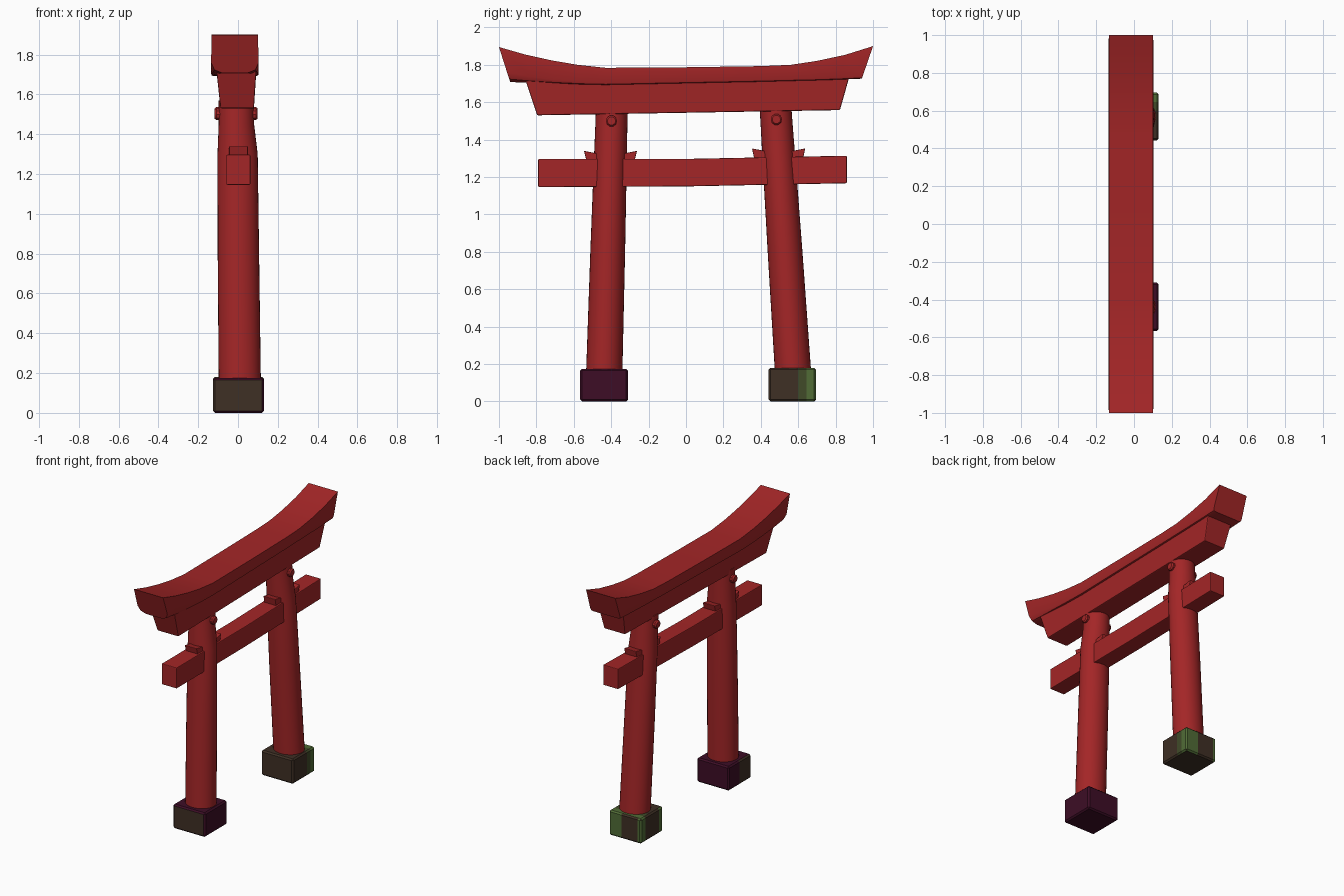
import bpy, bmesh, math
from mathutils import Vector

if "Cube" in bpy.data.objects:
    bpy.data.objects.remove(bpy.data.objects["Cube"])


def material(name, rgb):
    m = bpy.data.materials.new(name)
    m.diffuse_color = (*rgb, 1)
    m.use_nodes = True
    m.node_tree.nodes["Principled BSDF"].inputs["Base Color"].default_value = m.diffuse_color
    return m


RED = material("vermilion red", (0.37, 0.019, 0.02))
BROWN = material("stone brown", (0.049, 0.029, 0.018))
PURPLE = material("dark purple", (0.047, 0.004, 0.019))
GREEN = material("moss green", (0.082, 0.15, 0.037))
OLIVE = material("dark olive", (0.052, 0.07, 0.022))


def finish(bm, name, mats, smooth=None):
    bmesh.ops.recalc_face_normals(bm, faces=bm.faces)
    me = bpy.data.meshes.new(name)
    bm.to_mesh(me)
    bm.free()
    ob = bpy.data.objects.new(name, me)
    bpy.context.collection.objects.link(ob)
    for m in mats:
        me.materials.append(m)
    if smooth:
        bpy.ops.object.select_all(action='DESELECT')
        ob.select_set(True)
        bpy.context.view_layer.objects.active = ob
        bpy.ops.object.shade_smooth_by_angle(angle=math.radians(smooth))
    return ob


def loft(name, rings, smooth=None, bevel=0.0):
    """Skin a list of equal-length rings and cap both ends."""
    bm = bmesh.new()
    vs = [[bm.verts.new(p) for p in r] for r in rings]
    n = len(rings[0])
    for a, b in zip(vs, vs[1:]):
        for i in range(n):
            j = (i + 1) % n
            bm.faces.new((a[i], a[j], b[j], b[i]))
    bm.faces.new(vs[0])
    bm.faces.new(vs[-1])
    ob = finish(bm, name, [RED], smooth)
    if bevel:
        mod = ob.modifiers.new("soft edges", 'BEVEL')
        mod.width, mod.segments, mod.limit_method = bevel, 2, 'ANGLE'
    return ob


def beam_ring(top, bot, xt, xb, c=0.0):
    """Cross-section from a top and a bottom (y, z), lower corners cut by c."""
    t, b = Vector((0, *top)), Vector((0, *bot))

    def at(x, h):
        p = b.lerp(t, h)
        return (x, p.y, p.z)
    k = c / (t - b).length
    ring = [at(xt[0], 1), at(xt[1], 1)]
    if c:
        ring += [at(xb[1], k), at(xb[1] - c * .3, k * .3), at(xb[1] - c, 0),
                 at(xb[0] + c, 0), at(xb[0] + c * .3, k * .3), at(xb[0], k)]
    else:
        ring += [at(xb[1], 0), at(xb[0], 0)]
    return ring


# Curved top lintel: (top y, top z, bottom y, bottom z, corner cut)
stations = [(-1, 1.895, -.94, 1.708, .055), (-.86, 1.855, -.82, 1.703, .035),
            (-.72, 1.824, -.70, 1.70, .02), (-.58, 1.80, -.57, 1.696, .012),
            (-.43, 1.784, -.43, 1.693, .01), (0, 1.787, 0, 1.702, .01),
            (.4, 1.793, .4, 1.71, .01), (.56, 1.80, .55, 1.714, .01),
            (.7, 1.821, .68, 1.717, .01), (.85, 1.853, .81, 1.721, .012),
            (1, 1.90, .94, 1.726, .015)]
loft("top_lintel", [beam_ring((a, b), (c, d), (-.133, .1), (-.135, .104), e)
                    for a, b, c, d, e in stations], smooth=28)

# Tapered second lintel just below
loft("under_lintel", [beam_ring((-.857, 1.715), (-.796, 1.53), (-.108, .092), (-.088, .08)),
                      beam_ring((.873, 1.735), (.823, 1.558), (-.108, .092), (-.088, .08))],
     bevel=.006)

# Lower tie beam passing through the pillars
loft("tie_beam", [beam_ring((-.79, 1.297), (-.79, 1.146), (-.058, .062), (-.058, .062)),
                  beam_ring((0, 1.297), (0, 1.15), (-.058, .062), (-.058, .062)),
                  beam_ring((.86, 1.314), (.86, 1.167), (-.058, .062), (-.058, .062))],
     bevel=.005)


def ellipse(cx, cy, z, rx, ry, n=32):
    return [(cx + rx * math.cos(2 * math.pi * i / n),
             cy + ry * math.sin(2 * math.pi * i / n), z) for i in range(n)]


def peg(name, y, z, r=.03):
    rings = [[(x, y + q * math.cos(i * math.pi / 5), z + q * math.sin(i * math.pi / 5))
              for i in range(10)]
             for x, q in ((-.118, r * .75), (-.108, r), (.09, r), (.099, r * .75))]
    loft(name, rings, smooth=30)


# Leaning pillars with their pegs and wedges
for side, yb, yt, peg_z, lift in (("near", -.437, -.397, 1.50, 0), ("far", .572, .480, 1.508, .013)):
    def yc(z):
        return yb + (yt - yb) * (z - .16) / 1.39
    loft(side + "_pillar", [ellipse(.009, yc(.15), .15, .106, .097),
                            ellipse(.002, yc(.8), .8, .104, .093),
                            ellipse(-.002, yc(1.3), 1.3, .101, .088),
                            ellipse(-.008, yc(1.45), 1.45, .089, .086),
                            ellipse(-.009, yc(1.57), 1.57, .088, .085)], smooth=40)
    peg(side + "_peg", yc(1.5), peg_z)
    for label, s in (("outer", -1), ("inner", 1)):
        y0, y1 = yc(1.32) + s * .05, yc(1.32) + s * .147
        loft(f"{side}_{label}_wedge",
             [beam_ring((y0, 1.322 + lift), (y0, 1.26), (-.05, .05), (-.05, .05)),
              beam_ring((y1 - s * .005, 1.34 + lift), (y1 - s * .02, 1.28), (-.045, .05), (-.045, .05))],
             bevel=.004)


# Base blocks, cut into strips so each colour has its own faces
def base(name, y0, y1, z1, xcuts, ycuts, mats, rule):
    bm = bmesh.new()
    bmesh.ops.create_cube(bm, size=1)
    for v in bm.verts:
        v.co = (.0025 + v.co.x * .257, (y0 + y1) / 2 + v.co.y * (y1 - y0), (v.co.z + .5) * z1)
    bmesh.ops.bevel(bm, geom=bm.edges[:], offset=.01, segments=1, affect='EDGES')
    for axis, cuts in (((1, 0, 0), xcuts), ((0, 1, 0), ycuts)):
        for c in cuts:
            bmesh.ops.bisect_plane(bm, geom=bm.verts[:] + bm.edges[:] + bm.faces[:],
                                   plane_co=Vector(axis) * c, plane_no=axis)
    bmesh.ops.recalc_face_normals(bm, faces=bm.faces)
    for f in bm.faces:
        f.material_index = rule(f.calc_center_median(), f.normal)
    finish(bm, name, mats)


def near_rule(c, n):
    if n.y < -.8:
        return 0
    if n.x < -.6:
        return 1 if c.y > -.43 else 0
    return 1


def far_rule(c, n):
    if n.z < -.8:
        return 0
    if n.y > .6:
        return 1 if c.x > .03 or c.x < -.1 else 0
    if n.x > .6 or n.z > .8:
        return 1 if c.y > .645 else 2 if c.y > .60 else 0
    if n.x < -.6:
        return 1 if c.y > .645 or c.y < .49 else 0
    return 0


base("near_base", -.566, -.31, .175, [], [-.43], [BROWN, PURPLE], near_rule)
base("far_base", .442, .695, .18, [-.1, .03], [.49, .60, .645], [BROWN, GREEN, OLIVE], far_rule)
